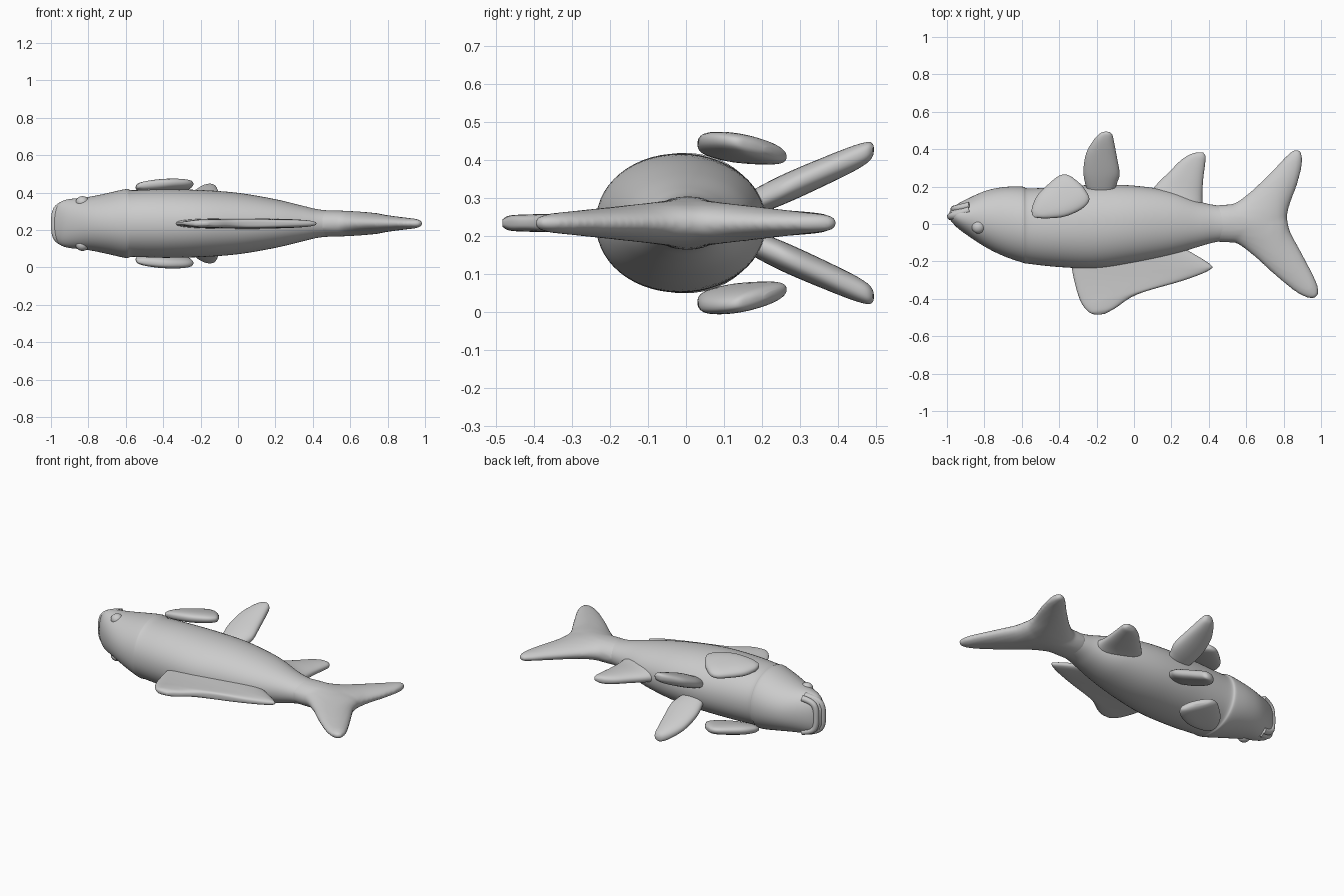
import bpy, bmesh, math
from mathutils import Vector

ZC = 0.235  # height of the symmetry plane


def catmull(rows, steps):
    """Smooth a list of number tuples with a Catmull-Rom spline."""
    out = []
    for i in range(len(rows) - 1):
        p = [rows[max(0, min(len(rows) - 1, i + k))] for k in (-1, 0, 1, 2)]
        for s in range(steps):
            t = s / steps
            out.append([0.5 * (2 * b + (c - a) * t + (2 * a - 5 * b + 4 * c - d) * t * t
                               + (3 * b - a - 3 * c + d) * t ** 3) for a, b, c, d in zip(*p)])
    return out + [list(rows[-1])]


def loft(name, rows, height=lambda x, y: 0.0, side=1, power=2.0, steps=5, n=36):
    """Rows are (ax, ay, bx, by, half thickness): oval sections spanning a to b."""
    bm = bmesh.new()
    rings = []
    for ax, ay, bx, by, h in catmull(rows, steps):
        ring = []
        for k in range(n):
            t = 2 * math.pi * k / n
            c, s = math.cos(t), math.sin(t)
            u = math.copysign(abs(c) ** (2 / power), c)
            w = math.copysign(abs(s) ** (2 / power), s) * h
            x = (ax + bx) / 2 + u * (bx - ax) / 2
            y = (ay + by) / 2 + u * (by - ay) / 2
            ring.append(bm.verts.new((x, y, ZC + side * (height(x, y) + w))))
        rings.append(ring)
    for r, q in zip(rings, rings[1:]):
        for k in range(n):
            bm.faces.new((r[k], r[(k + 1) % n], q[(k + 1) % n], q[k]))
    # rounded-off ends
    for r, q in ((rings[0], rings[1]), (rings[-1], rings[-2])):
        c = sum((v.co for v in r), Vector()) / n
        d = c - sum((v.co for v in q), Vector()) / n
        pole = bm.verts.new(c + d * 0.3)
        for k in range(n):
            bm.faces.new((r[k], r[(k + 1) % n], pole))
    bmesh.ops.recalc_face_normals(bm, faces=bm.faces)
    me = bpy.data.meshes.new(name)
    bm.to_mesh(me)
    bm.free()
    me.shade_smooth()
    ob = bpy.data.objects.new(name, me)
    bpy.context.collection.objects.link(ob)
    return ob


# body: x, back edge, belly edge, half width
body = [(-0.985, 0.025, 0.07, 0.06), (-0.965, 0.0, 0.09, 0.10), (-0.92, -0.04, 0.12, 0.127),
        (-0.8, -0.12, 0.175, 0.142), (-0.7, -0.17, 0.197, 0.162), (-0.6, -0.205, 0.2, 0.184),
        (-0.56, -0.213, 0.19, 0.178), (-0.4, -0.23, 0.198, 0.183), (-0.2, -0.236, 0.21, 0.179),
        (0.0, -0.207, 0.205, 0.164), (0.2, -0.165, 0.175, 0.13), (0.35, -0.12, 0.12, 0.094),
        (0.44, -0.096, 0.1, 0.074), (0.56, -0.08, 0.085, 0.066)]
loft("body", [(x, a, x, b, h) for x, a, b, h in body], power=2.08, n=56, steps=6)

# tail: two lobes fused into one skin
belly_lobe = loft("tail_fin", [
    (0.44, -0.096, 0.44, 0.1, 0.072), (0.62, -0.1, 0.53, 0.108, 0.068),
    (0.79, -0.08, 0.62, 0.17, 0.058), (0.825, 0.08, 0.74, 0.285, 0.042),
    (0.875, 0.22, 0.81, 0.36, 0.03), (0.9, 0.33, 0.85, 0.392, 0.023),
    (0.893, 0.385, 0.875, 0.398, 0.012)])
back_lobe = loft("tail_lobe", [
    (0.44, 0.1, 0.44, -0.096, 0.072), (0.62, 0.11, 0.54, -0.1, 0.068),
    (0.79, 0.09, 0.64, -0.17, 0.058), (0.835, -0.04, 0.75, -0.27, 0.045),
    (0.91, -0.18, 0.86, -0.36, 0.033), (0.975, -0.31, 0.92, -0.392, 0.025),
    (0.988, -0.375, 0.958, -0.4, 0.014)])
bpy.ops.object.select_all(action='DESELECT')
belly_lobe.select_set(True)
back_lobe.select_set(True)
bpy.context.view_layer.objects.active = belly_lobe
bpy.ops.object.join()
rm = belly_lobe.modifiers.new("fuse", 'REMESH')
rm.mode = 'VOXEL'
rm.voxel_size = 0.01
rm.use_smooth_shade = True
sm = belly_lobe.modifiers.new("soften", 'SMOOTH')
sm.iterations = 5

# single fins on the back and behind the belly
loft("back_fin", [
    (-0.335, -0.19, 0.25, -0.12, 0.03), (-0.33, -0.25, 0.4, -0.21, 0.027),
    (-0.315, -0.32, 0.405, -0.245, 0.025), (-0.295, -0.39, 0.27, -0.3, 0.024),
    (-0.27, -0.44, 0.02, -0.375, 0.023), (-0.24, -0.472, -0.1, -0.45, 0.02),
    (-0.215, -0.483, -0.16, -0.482, 0.01)], power=2.8)
loft("rear_belly_fin", [
    (0.06, 0.13, 0.37, 0.08, 0.06), (0.115, 0.205, 0.365, 0.15, 0.042),
    (0.19, 0.28, 0.37, 0.24, 0.034), (0.25, 0.34, 0.38, 0.32, 0.028),
    (0.3, 0.372, 0.383, 0.36, 0.022), (0.34, 0.383, 0.37, 0.382, 0.01)], power=2.3)


# paired parts on both sides of the symmetry plane
for side, tag in ((1, "upper"), (-1, "lower")):
    loft(f"belly_fin_{tag}", [
        (-0.235, 0.14, -0.12, 0.14, 0.03), (-0.262, 0.22, -0.09, 0.22, 0.038),
        (-0.27, 0.29, -0.077, 0.27, 0.04), (-0.255, 0.38, -0.09, 0.35, 0.038),
        (-0.215, 0.45, -0.105, 0.43, 0.034), (-0.18, 0.485, -0.115, 0.475, 0.026),
        (-0.155, 0.494, -0.13, 0.492, 0.012)],
        lambda x, y: 0.055 + (y - 0.18) * 0.44, side, 2.3)
    loft(f"side_fin_{tag}", [
        (-0.545, 0.05, -0.53, 0.035, 0.01), (-0.545, 0.09, -0.47, 0.03, 0.024),
        (-0.515, 0.155, -0.37, 0.04, 0.033), (-0.45, 0.22, -0.28, 0.08, 0.034),
        (-0.4, 0.258, -0.24, 0.125, 0.03), (-0.36, 0.264, -0.25, 0.165, 0.022),
        (-0.33, 0.25, -0.28, 0.21, 0.01)],
        lambda x, y: 0.197 + (x + 0.4) * 0.1 - (y - 0.13) * 0.19, side, 2.4)
    bpy.ops.mesh.primitive_uv_sphere_add(segments=24, ring_count=14, radius=0.036,
                                         location=(-0.832, -0.015, ZC + side * 0.108))
    eye = bpy.context.object
    eye.name = f"eye_{tag}"
    eye.scale.z = 0.9
    eye.location.z = ZC + side * 0.114
    bpy.ops.object.shade_smooth()


def lip(name, tip, corner, width, r):
    """Rounded tube bent around the snout."""
    cu = bpy.data.curves.new(name, 'CURVE')
    cu.dimensions = '3D'
    cu.bevel_depth = r
    cu.bevel_resolution = 5
    cu.use_fill_caps = True
    sp = cu.splines.new('NURBS')
    sp.points.add(6)
    mid = (tip[0] * 0.75 + corner[0] * 0.25, tip[1] * 0.75 + corner[1] * 0.25)
    path = [(*corner, -1), (*mid, -0.9), (*tip, -0.55), (*tip, 0),
            (*tip, 0.55), (*mid, 0.9), (*corner, 1)]
    for p, (x, y, w) in zip(sp.points, path):
        p.co = (x, y, ZC + w * width, 1)
    sp.use_endpoint_u = True
    sp.order_u = 4
    ob = bpy.data.objects.new(name, cu)
    bpy.context.collection.objects.link(ob)


# mouth
lip("upper_lip", (-0.98, 0.04), (-0.88, 0.075), 0.112, 0.02)
lip("lower_lip", (-0.963, 0.08), (-0.88, 0.1), 0.105, 0.018)
